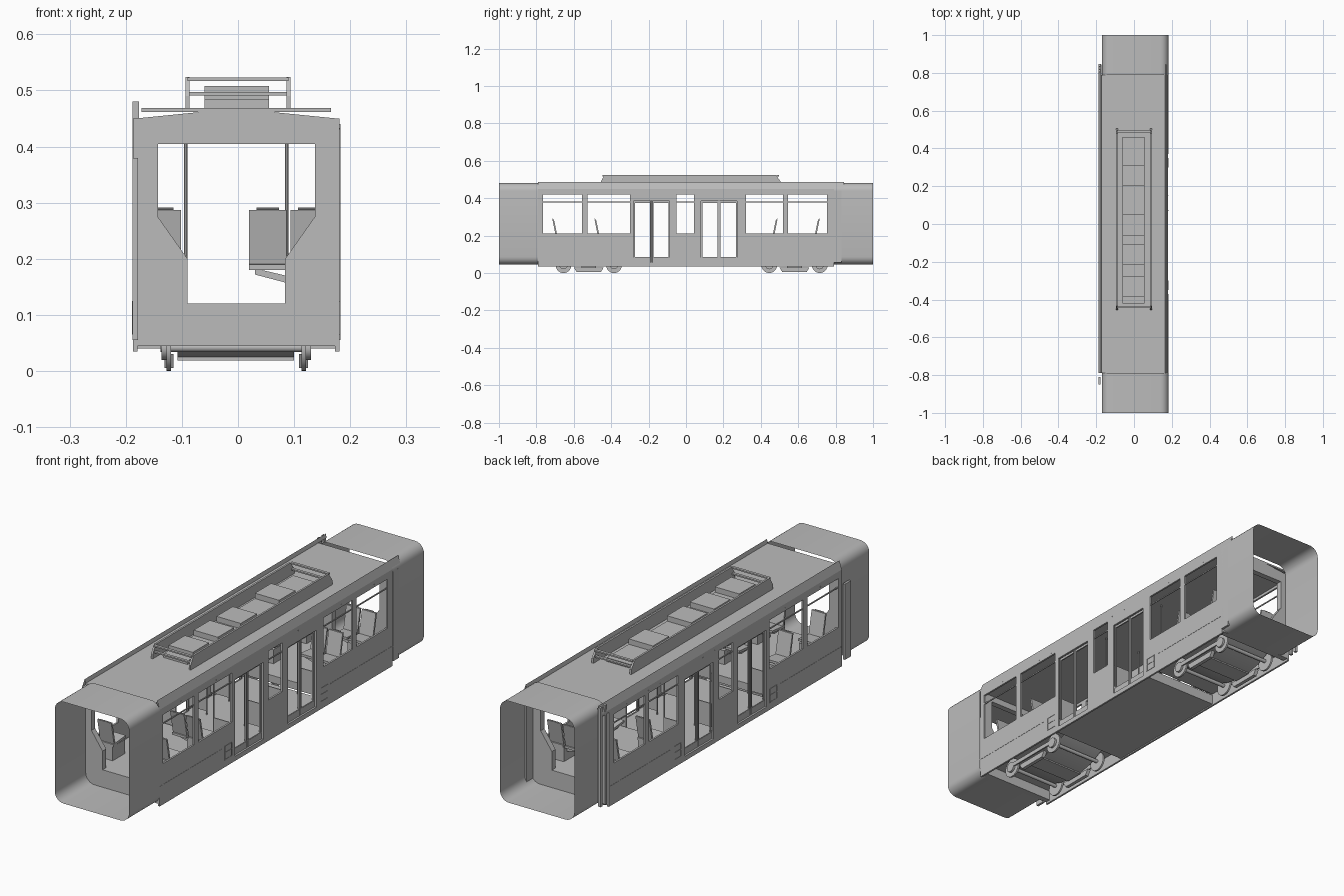
import bpy, bmesh, math
from mathutils import Matrix, Vector

cube = bpy.data.objects.get("Cube")
if cube:
    bpy.data.objects.remove(cube)

grey = bpy.data.materials.new("plain grey")
grey.use_nodes = True
grey.diffuse_color = (0.5, 0.5, 0.5, 1)
grey.node_tree.nodes["Principled BSDF"].inputs["Base Color"].default_value = (0.5, 0.5, 0.5, 1)

CX = -0.003      # centre line of the body
HALF = 0.18      # half width of the body
END = 0.79       # end of the body shell


def finish(name, bm, smooth=False):
    bmesh.ops.remove_doubles(bm, verts=bm.verts, dist=1e-5)
    bmesh.ops.recalc_face_normals(bm, faces=bm.faces)
    mesh = bpy.data.meshes.new(name)
    bm.to_mesh(mesh)
    bm.free()
    mesh.materials.append(grey)
    ob = bpy.data.objects.new(name, mesh)
    bpy.context.scene.collection.objects.link(ob)
    if smooth:
        bpy.context.view_layer.objects.active = ob
        bpy.ops.object.select_all(action='DESELECT')
        ob.select_set(True)
        bpy.ops.object.shade_smooth_by_angle(angle=math.radians(35))
    return ob


def box(name, x, y, z):
    bm = bmesh.new()
    size = [b - a for a, b in (x, y, z)]
    mid = [(a + b) / 2 for a, b in (x, y, z)]
    bmesh.ops.create_cube(bm, size=1, matrix=Matrix.Translation(mid) @ Matrix.Diagonal((*size, 1)))
    return finish(name, bm)


def prism(name, pts, axis, a, b):
    """Closed profile in the plane across the axis, extruded from a to b."""
    place = (lambda p, d: (d, p[0], p[1])) if axis == 'x' else (lambda p, d: (p[0], d, p[1]))
    bm = bmesh.new()
    face = bm.faces.new([bm.verts.new(place(p, a)) for p in pts])
    out = bmesh.ops.extrude_face_region(bm, geom=[face])
    shift = Vector(place((0, 0), b - a))
    bmesh.ops.translate(bm, vec=shift, verts=[v for v in out['geom'] if isinstance(v, bmesh.types.BMVert)])
    return finish(name, bm)


def sheet(name, pts, axis, a, b, closed=False, smooth=False):
    """Open strip through the profile points, swept from a to b."""
    place = (lambda p, d: (d, p[0], p[1])) if axis == 'x' else (lambda p, d: (p[0], d, p[1]))
    bm = bmesh.new()
    rows = [[bm.verts.new(place(p, d)) for p in pts] for d in (a, b)]
    n = len(pts)
    for i in range(n if closed else n - 1):
        j = (i + 1) % n
        bm.faces.new((rows[0][i], rows[0][j], rows[1][j], rows[1][i]))
    return finish(name, bm, smooth)


def rod(name, p, q, r, sides=8):
    p, q = Vector(p), Vector(q)
    bm = bmesh.new()
    turn = (q - p).to_track_quat('Z', 'Y').to_matrix().to_4x4()
    bmesh.ops.create_cone(bm, cap_ends=True, segments=sides, radius1=r, radius2=r,
                          depth=(q - p).length, matrix=Matrix.Translation((p + q) / 2) @ turn)
    return finish(name, bm, True)


def wall(name, x, y, z, holes, thick):
    """Upright panel across x with rectangular openings (y0, y1, z0, z1)."""
    ys = sorted({*y, *(h[0] for h in holes), *(h[1] for h in holes)})
    zs = sorted({*z, *(h[2] for h in holes), *(h[3] for h in holes)})
    bm = bmesh.new()
    for a, b in zip(ys, ys[1:]):
        for c, d in zip(zs, zs[1:]):
            m, k = (a + b) / 2, (c + d) / 2
            if not any(h[0] < m < h[1] and h[2] < k < h[3] for h in holes):
                bm.faces.new([bm.verts.new((x, *p)) for p in ((a, c), (b, c), (b, d), (a, d))])
    bmesh.ops.dissolve_limit(bm, angle_limit=0.01, verts=bm.verts, edges=bm.edges)
    ob = finish(name, bm)
    mod = ob.modifiers.new("thickness", 'SOLIDIFY')
    mod.thickness, mod.offset = thick, 0
    return ob


# Body sides with windows and doorways
SILL, HEAD = 0.21, 0.42
windows = [(a, b, SILL, HEAD) for a, b in
           ((-0.767, -0.556), (-0.527, -0.3), (-0.05, 0.042), (0.32, 0.518), (0.545, 0.755))]
doors = [(-0.28, -0.087, 0.055, 0.385), (0.08, 0.273, 0.055, 0.385)]
for s, side in ((1, "left"), (-1, "right")):
    x = CX + s * HALF
    wall(side + "_side", x, (-END, END), (0.035, 0.45), windows + doors, 0.008)
    # Sloped rail along the roof edge
    sheet(side + "_cant_rail", [(x + s * 0.004, 0.44), (x + s * 0.004, 0.45), (x - s * 0.008, 0.486),
                                (x - s * 0.012, 0.469)], 'y', -END, 0.845)
    # Two-leaf doors, slightly recessed
    for y0, y1, z0, z1 in doors:
        m = (y0 + y1) / 2
        panes = [(y0 + 0.007, m - 0.009, 0.085, 0.375), (m + 0.009, y1 - 0.007, 0.085, 0.375)]
        wall(side + "_door", x - s * 0.008, (y0, y1), (z0, z1), panes, 0.006)
        for y in (m - 0.004, m + 0.004):
            rod(side + "_door_seal", (x - s * 0.004, y, z0), (x - s * 0.004, y, z1), 0.0015, 6)
        # Hand poles beside the doorway
        for y in (y0 - 0.008, y1 + 0.008):
            rod("hand_pole", (CX + s * 0.09, y, 0.085), (CX + s * 0.09, y, 0.43), 0.003)
            box("door_screen", sorted((CX + s * 0.09, x)), (y - 0.002, y + 0.002), (0.1, 0.2))
    # Window bars and mullions
    for y0, y1, z0, z1 in windows:
        box(side + "_window_bar", (x - 0.002, x + 0.002), (y0, y1), (0.378, 0.383))
        for y in (y0 + 0.12, y0 + 0.2):
            box(side + "_rivet", (x - 0.005, x + 0.005), (y, y + 0.004), (0.43, 0.433))
    # Skirt panels and hatches
    for e in (-1, 1):
        box(side + "_skirt_strip", (x - 0.005, x + 0.005), sorted((e * 0.37, e * END)), (0.118, 0.121))
        wall(side + "_hatch", x + s * 0.004, sorted((e * 0.3, e * 0.35)), (0.065, 0.125),
             [(*sorted((e * 0.303, e * 0.347)), 0.068, 0.095), (*sorted((e * 0.303, e * 0.347)), 0.098, 0.122)], 0.003)

# End posts and corner strips
for y in (0.805, 0.835):
    box("right_corner_strip", (-0.188, -0.176), (y, y + 0.012), (0.055, 0.48))
box("right_front_strip", (-0.188, -0.178), (-0.85, -0.81), (0.055, 0.38))
box("left_corner_strip", (0.174, 0.183), (END, 0.832), (0.055, 0.44))

# Roof, ceiling and floors
box("roof", (CX - 0.169, CX + 0.169), (-END, END), (0.462, 0.469))
box("ceiling", (CX - 0.176, CX + 0.176), (-END, END), (0.432, 0.435))
box("middle_floor", (CX - 0.176, CX + 0.176), (-0.3, 0.3), (0.04, 0.083))
for e in (-1, 1):
    box("raised_floor", (CX - 0.176, CX + 0.176), sorted((e * 0.3, e * END)), (0.088, 0.12))
    box("end_sill", (CX - 0.176, CX + 0.176), sorted((e * 0.765, e * END)), (0.045, 0.088))

# Gangway end frames, built as mirrored halves
half_frame = [(0, 0.468), (0.18, 0.45), (0.18, 0.06), (0, 0.06), (0, 0.085), (0.087, 0.085),
              (0.087, 0.2), (0.14, 0.275), (0.14, 0.405), (0, 0.405)]
for e in (-1, 1):
    for s in (-1, 1):
        prism("end_frame", [(CX + s * px, pz) for px, pz in half_frame], 'y', e * END, e * 0.765)

# Gangway covers: open rounded tubes
R = 0.042
tube = []
for cx, cz, start in ((0.183 - R, 0.481 - R, 0), (-0.17 + R, 0.481 - R, 90),
                      (-0.17 + R, 0.045 + R, 180), (0.183 - R, 0.045 + R, 270)):
    for k in range(7):
        a = math.radians(start + k * 15)
        tube.append((cx + R * math.cos(a), cz + R * math.sin(a)))
for e, name in ((-1, "front"), (1, "rear")):
    sheet(name + "_gangway_cover", tube, 'y', e * END, e, closed=True, smooth=True)

# Roof equipment: tray, boxes and side screens
for s in (-1, 1):
    x = s * 0.09
    prism("roof_screen", [(-0.455, 0.469), (-0.455, 0.49), (-0.435, 0.524), (0.48, 0.524),
                          (0.505, 0.49), (0.505, 0.469)], 'x', x - 0.004, x + 0.004)
for y in (-0.44, 0.49):
    for z in (0.491, 0.517):
        box("roof_end_rail", (-0.09, 0.09), (y - 0.006, y + 0.006), (z, z + 0.006))
for y in (0.255, -0.005, -0.16, -0.33):
    box("roof_unit", (-0.06, 0.055), (y - 0.055, y + 0.055), (0.469, 0.508))
box("roof_duct", (-0.06, 0.055), (-0.42, 0.46), (0.469, 0.485))

# Seats: a pair on the left, singles on the right, on plinths
for e in (-1, 1):
    for y in (0.7, 0.475):
        for x in (0.053, 0.127, -0.135):
            x0, x1 = x - 0.033, x + 0.033
            prism("seat_back", [(e * (y - 0.015), 0.185), (e * (y - 0.006), 0.185),
                                (e * (y + 0.014), 0.287), (e * (y + 0.006), 0.287)], 'x', x0, x1)
            prism("seat_cushion", [(e * y, 0.18), (e * y, 0.19), (e * (y - 0.085), 0.198),
                                   (e * (y - 0.085), 0.188)], 'x', x0, x1)
            rod("seat_handle", (x - 0.02, e * (y + 0.012), 0.289), (x + 0.02, e * (y + 0.012), 0.289), 0.002, 6)
        prism("seat_bracket", [(0.03, 0.183), (0.17, 0.15), (0.17, 0.135), (0.03, 0.172)],
              'y', e * (y - 0.02), e * (y - 0.06))
        box("left_plinth", (0.09, 0.172), sorted((e * (y - 0.085), e * y)), (0.12, 0.18))
        box("right_plinth", (-0.178, -0.105), sorted((e * (y - 0.085), e * y)), (0.12, 0.18))

# Bogies: wheels, axles, frames and a bowed cover between the wheels
for yc in (-0.52, 0.58):
    bowl = [(yc + 0.2 * t / 8, 0.022 + 0.062 * (t / 8) ** 2) for t in range(-8, 9)]
    sheet("bogie_cover", bowl, 'x', -0.108, 0.1, smooth=True)
    box("bogie_beam", (-0.108, 0.1), (yc - 0.04, yc + 0.04), (0.019, 0.034))
    for y in (yc - 0.135, yc + 0.135):
        rod("axle", (-0.138, y, 0.042), (0.13, y, 0.042), 0.008, 12)
        for s in (-1, 1):
            x = CX + s * 0.12
            rod("wheel", (x - 0.004, y, 0.042), (x + 0.004, y, 0.042), 0.042, 28)
            rod("wheel_hub", (x, y, 0.042), (x + s * 0.013, y, 0.042), 0.022, 16)
    for s in (-1, 1):
        x = CX + s * 0.12
        prism("track_brake", [(yc - 0.08, 0.03), (yc - 0.065, 0.005), (yc + 0.065, 0.005), (yc + 0.08, 0.03)],
              'x', x - 0.008, x + 0.008)
        box("bogie_side", sorted((x + s * 0.007, x + s * 0.013)), (yc - 0.15, yc + 0.15), (0.038, 0.056))
